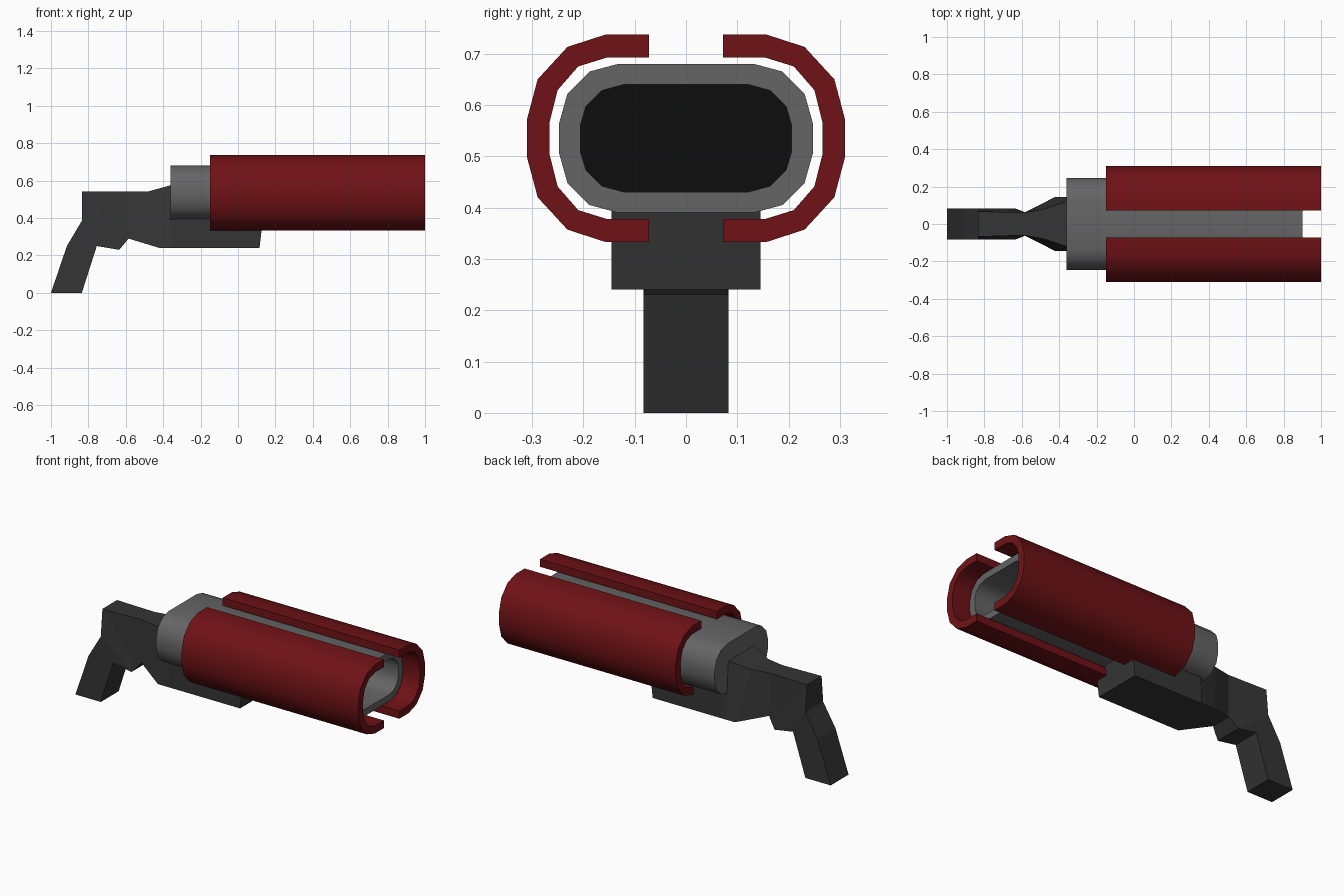
import bpy, bmesh

if "Cube" in bpy.data.objects:
    bpy.data.objects.remove(bpy.data.objects["Cube"])

def material(name, rgb):
    m = bpy.data.materials.new(name)
    m.diffuse_color = (*rgb, 1)
    m.use_nodes = True
    m.node_tree.nodes["Principled BSDF"].inputs["Base Color"].default_value = m.diffuse_color
    return m

DARK = material("dark_grey", (0.035, 0.035, 0.035))
GREY = material("grey", (0.13, 0.13, 0.13))
RED = material("red", (0.16, 0.006, 0.008))
BLACK = material("black", (0.004, 0.004, 0.004))

def loft(name, rings, mat, smooth=True, closed_loop=False):
    """Skin a row of equal-length rings; cap both ends unless the row closes on itself."""
    bm = bmesh.new()
    vs = [[bm.verts.new(p) for p in ring] for ring in rings]
    n = len(rings[0])
    pairs = list(zip(vs, vs[1:]))
    for a, b in pairs:
        for i in range(n):
            j = (i + 1) % n
            bm.faces.new((a[i], a[j], b[j], b[i]))
    bm.faces.new(vs[0])
    bm.faces.new(vs[-1])
    bmesh.ops.recalc_face_normals(bm, faces=bm.faces)
    me = bpy.data.meshes.new(name)
    bm.to_mesh(me)
    bm.free()
    me.materials.append(mat)
    ob = bpy.data.objects.new(name, me)
    bpy.context.collection.objects.link(ob)
    if smooth:
        bpy.ops.object.select_all(action='DESELECT')
        ob.select_set(True)
        bpy.context.view_layer.objects.active = ob
        bpy.ops.object.shade_smooth_by_angle(angle=0.6)
    return ob

ZC = 0.535  # height of the barrel axis

def half_arc(upper):
    """Mirror (y, height above axis) points below the axis, top to bottom."""
    return [(y, ZC + h) for y, h in upper] + [(y, ZC - h) for y, h in reversed(upper)]

def oval(x, upper):
    right = half_arc(upper)
    return [(x, y, z) for y, z in right] + [(x, -y, z) for y, z in reversed(right)]

# Barrel: closed at the rear, hollow from the muzzle
outer = [(0.132, 0.145), (0.188, 0.130), (0.231, 0.087), (0.247, 0.030)]
inner = [(0.120, 0.105), (0.164, 0.093), (0.195, 0.062), (0.206, 0.025)]
loft("barrel", [oval(-0.36, outer), oval(0.90, outer), oval(0.90, inner),
                oval(-0.31, inner)], GREY)

# Dark plate at the bottom of the bore
loft("bore_plate", [oval(-0.31, inner), oval(-0.30, inner)], BLACK, smooth=False)

# Red shells on either side of the barrel
shell_out = half_arc([(0.072, 0.202), (0.157, 0.202), (0.231, 0.178), (0.289, 0.115), (0.310, 0.036)])
shell_in = half_arc([(0.072, 0.157), (0.155, 0.157), (0.210, 0.140), (0.250, 0.094), (0.266, 0.031)])
section = shell_out + shell_in[::-1]
for side, s in (("left", 1), ("right", -1)):
    loft(side + "_shell", [[(x, s * y, z) for y, z in section] for x in (-0.15, 1.0)], RED)

# Grip and frame: top x, z, half width / bottom x, z, half width, from heel to front
stations = [
    (-1.000, 0.000, 0.083, -0.835, 0.000, 0.083),
    (-0.915, 0.250, 0.083, -0.755, 0.250, 0.083),
    (-0.835, 0.385, 0.083, -0.635, 0.230, 0.083),
    (-0.835, 0.542, 0.068, -0.605, 0.266, 0.072),
    (-0.585, 0.542, 0.060, -0.585, 0.290, 0.062),
    (-0.480, 0.542, 0.080, -0.420, 0.240, 0.145),
    (-0.360, 0.575, 0.120, -0.365, 0.240, 0.145),
    (-0.335, 0.575, 0.130, -0.340, 0.240, 0.145),
    (-0.330, 0.410, 0.145, -0.330, 0.240, 0.145),
    (0.135, 0.410, 0.145, 0.115, 0.240, 0.145),
]
loft("grip_frame", [[(tx, -tw, tz), (tx, tw, tz), (bx, bw, bz), (bx, -bw, bz)]
                    for tx, tz, tw, bx, bz, bw in stations], DARK, smooth=False)
